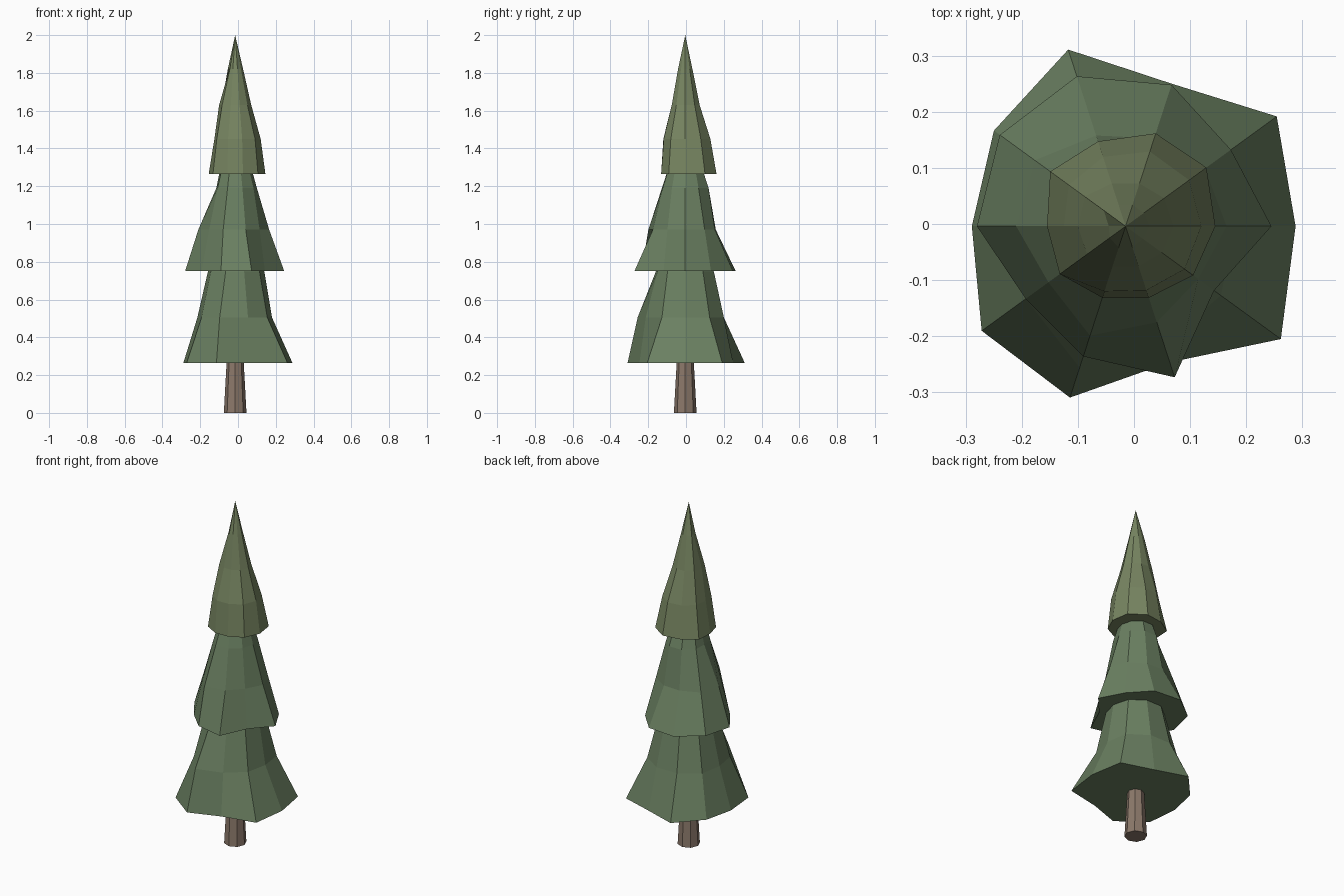
import bpy, bmesh, math

if "Cube" in bpy.data.objects:
    bpy.data.objects.remove(bpy.data.objects["Cube"])

CX, CY = -0.015, -0.004   # tree axis


def material(name, rgb):
    m = bpy.data.materials.new(name)
    m.diffuse_color = (*rgb, 1)
    m.use_nodes = True
    m.node_tree.nodes["Principled BSDF"].inputs["Base Color"].default_value = m.diffuse_color
    return m


def stacked_rings(name, rings, mat, apex=None):
    """Closed flat-faced form from (z, radii) rings, ending in a cap or a tip."""
    bm = bmesh.new()
    loops = []
    for z, radii in rings:
        n = len(radii)
        loops.append([bm.verts.new((CX + r * math.cos(2 * math.pi * k / n),
                                    CY + r * math.sin(2 * math.pi * k / n), z))
                      for k, r in enumerate(radii)])
    n = len(loops[0])
    for a, b in zip(loops, loops[1:]):
        for k in range(n):
            j = (k + 1) % n
            bm.faces.new((a[k], a[j], b[j], b[k]))
    bm.faces.new(loops[0][::-1])
    if apex:
        tip = bm.verts.new((CX, CY, apex))
        for k in range(n):
            bm.faces.new((loops[-1][k], loops[-1][(k + 1) % n], tip))
    else:
        bm.faces.new(loops[-1])
    bmesh.ops.recalc_face_normals(bm, faces=bm.faces)
    me = bpy.data.meshes.new(name)
    bm.to_mesh(me)
    bm.free()
    me.materials.append(mat)
    ob = bpy.data.objects.new(name, me)
    bpy.context.collection.objects.link(ob)
    return ob


# Trunk: tapered octagon
stacked_rings("trunk", [(0, [0.06] * 8), (0.4, [0.038] * 8)],
              material("bark", (0.26, 0.19, 0.145)))

# Bottom foliage tier
stacked_rings("lower_branches", [
    (0.265, [.303, .333, .267, .331, .29, .274, .317, .321, .255, .342]),
    (0.505, [.195, .22, .215, .215, .22, .20, .22, .265, .22, .21]),
    (0.745, [.155, .16, .16, .16, .155, .145, .16, .165, .155, .16]),
    (0.98, [.08] * 10)], material("dark_needles", (0.145, 0.215, 0.12)), 1.2)

# Middle foliage tier
stacked_rings("middle_branches", [
    (0.75, [.26, .232, .265, .281, .277, .265, .22, .244, .283, .195]),
    (0.97, [.18, .175, .165, .17, .20, .195, .17, .205, .18, .16]),
    (1.19, [.115, .12, .13, .13, .12, .10, .115, .13, .125, .12]),
    (1.41, [.055] * 10)], material("mid_needles", (0.145, 0.215, 0.12)), 1.6)

# Top foliage tier
stacked_rings("upper_branches", [
    (1.265, [.16, .178, .174, .159, .166, .14, .145, .134, .134, .149]),
    (1.45, [.135, .14, .14, .13, .125, .11, .12, .122, .12, .13]),
    (1.63, [.085, .085, .08, .08, .09, .085, .085, .075, .075, .08]),
    (1.82, [.042, .04, .04, .04, .048, .03, .035, .04, .04, .038])],
    material("light_needles", (0.185, 0.235, 0.12)), 2.0)
